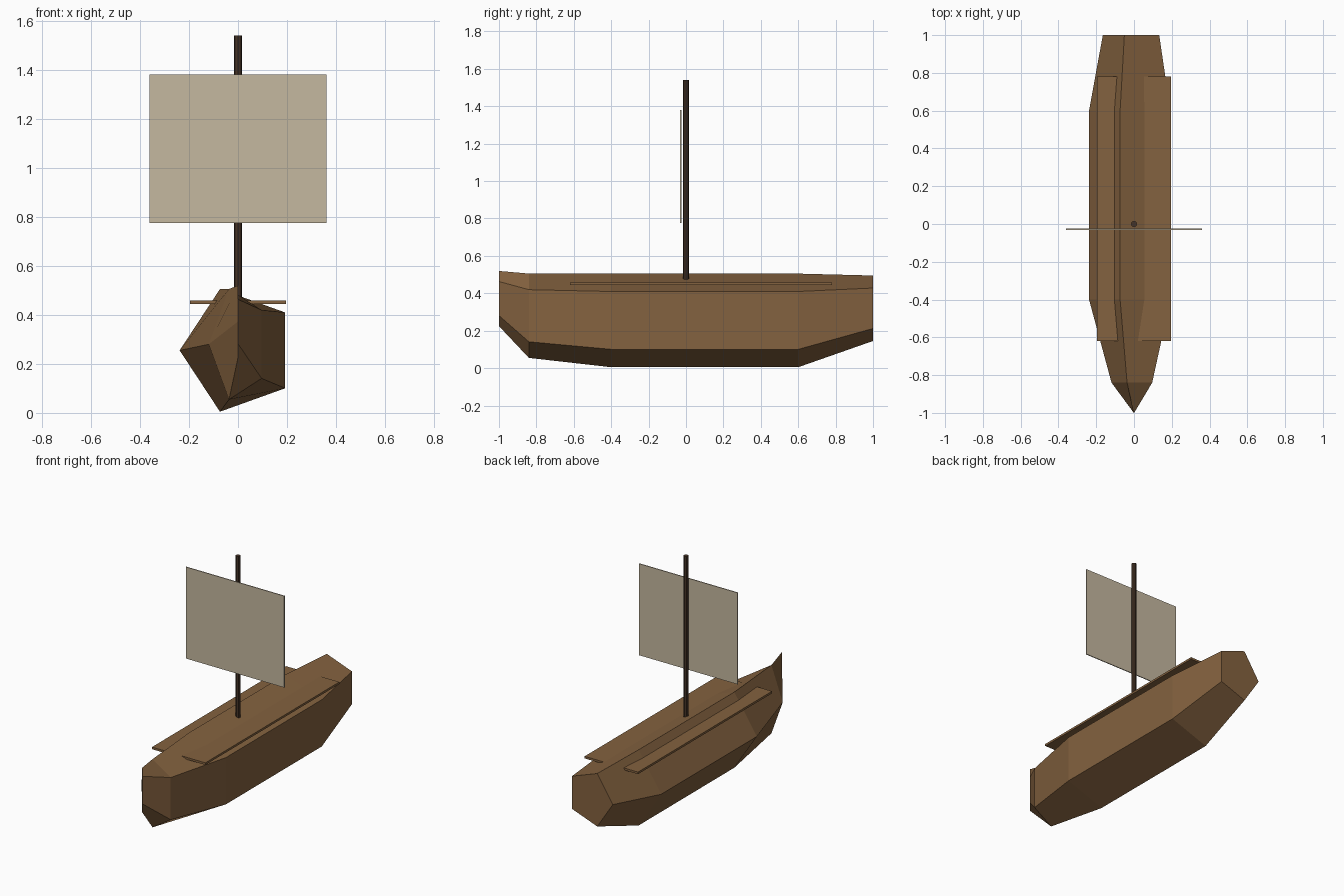
import bpy, bmesh, math
from mathutils import Matrix

cube = bpy.data.objects.get("Cube")
if cube:
    bpy.data.objects.remove(cube, do_unlink=True)


def material(name, rgb):
    m = bpy.data.materials.new(name)
    m.use_nodes = True
    m.diffuse_color = (*rgb, 1)
    m.node_tree.nodes["Principled BSDF"].inputs["Base Color"].default_value = (*rgb, 1)
    return m


hull_wood = material("hull wood", (0.23, 0.122, 0.05))
mast_wood = material("dark mast wood", (0.06, 0.033, 0.02))
canvas = material("sail canvas", (0.56, 0.48, 0.35))


def finish(name, bm, mat):
    bmesh.ops.recalc_face_normals(bm, faces=bm.faces)
    mesh = bpy.data.meshes.new(name)
    bm.to_mesh(mesh)
    bm.free()
    mesh.materials.append(mat)
    obj = bpy.data.objects.new(name, mesh)
    bpy.context.collection.objects.link(obj)
    return obj


def box(name, size, centre, mat):
    bm = bmesh.new()
    place = Matrix.Translation(centre) @ Matrix.Diagonal((*size, 1))
    bmesh.ops.create_cube(bm, size=1, matrix=place)
    finish(name, bm, mat)


# Hull: five-sided sections lofted from bow to stern (y, centre z, x radius, z radius)
stations = [(-1, 0.372, 0.001, 0.155), (-0.84, 0.28, 0.119, 0.237),
            (-0.4, 0.255, 0.238, 0.263), (0.6, 0.255, 0.238, 0.263),
            (1, 0.32, 0.165, 0.184)]
bm = bmesh.new()
rings = []
for y, cz, rx, rz in stations:
    angles = [math.pi + k * math.tau / 5 for k in range(5)]
    rings.append([bm.verts.new((rx * math.cos(a), y, cz + rz * math.sin(a))) for a in angles])
for near, far in zip(rings, rings[1:]):
    for k in range(5):
        n = (k + 1) % 5
        bm.faces.new((near[k], near[n], far[n], far[k]))
bm.faces.new(rings[0])
bm.faces.new(rings[-1])
finish("hull", bm, hull_wood)

# Deck board running through the hull
box("deck", (0.39, 1.4, 0.014), (0, 0.08, 0.452), hull_wood)

# Mast
bm = bmesh.new()
bmesh.ops.create_cone(bm, cap_ends=True, segments=8, radius1=0.016, radius2=0.016,
                      depth=1.08, matrix=Matrix.Translation((0, 0, 1.0)))
finish("mast", bm, mast_wood)

# Square sail in front of the mast
box("sail", (0.72, 0.006, 0.605), (0, -0.028, 1.078), canvas)
